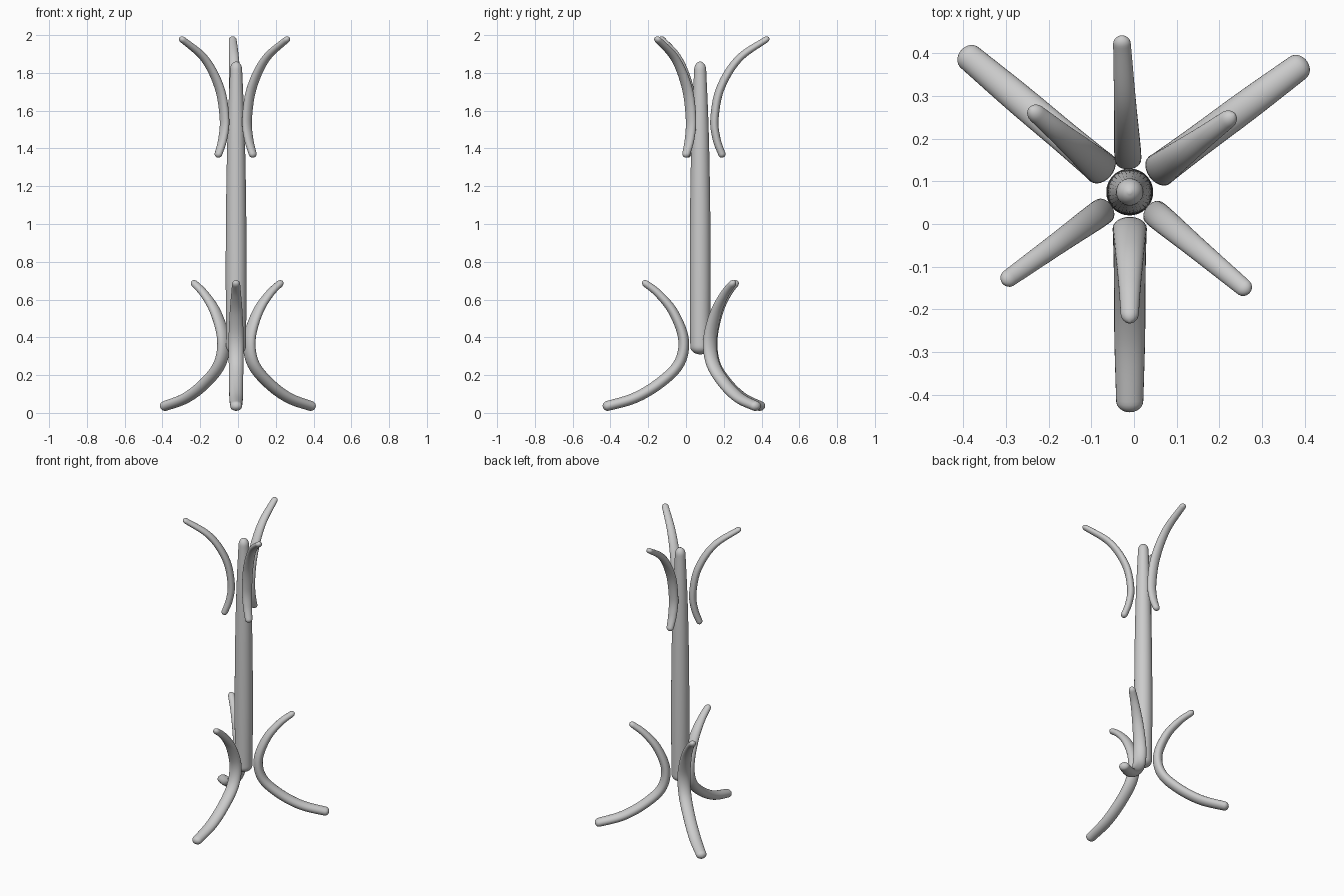
import bpy, bmesh, math
from mathutils import Vector

if "Cube" in bpy.data.objects:
    bpy.data.objects.remove(bpy.data.objects["Cube"])

mat = bpy.data.materials.new("light_grey")
mat.diffuse_color = (0.6, 0.6, 0.6, 1)
mat.use_nodes = True
mat.node_tree.nodes["Principled BSDF"].inputs["Base Color"].default_value = mat.diffuse_color
CENTRE = Vector((-0.01, 0.075, 0))


def catmull(pts, u):
    """Smooth interpolation through tuples, u in 0..1."""
    n = len(pts) - 1
    i = min(int(u * n), n - 1)
    t = u * n - i
    p1, p2 = Vector(pts[i]), Vector(pts[i + 1])
    p0 = Vector(pts[i - 1]) if i > 0 else 2 * p1 - p2
    p3 = Vector(pts[i + 2]) if i + 2 <= n else 2 * p2 - p1
    return 0.5 * (2 * p1 + (p2 - p0) * t + (2 * p0 - 5 * p1 + 4 * p2 - p3) * t * t
                  + (3 * p1 - p0 - 3 * p2 + p3) * t ** 3)


def tube(name, path, angle, cap, sides=24, rings=70):
    """Sweep an oval along (radius, z, half width, half thickness) points,
    in the vertical plane at the given angle, with rounded ends."""
    a = math.radians(angle)
    out = Vector((math.cos(a), math.sin(a), 0))
    side = Vector((-math.sin(a), math.cos(a), 0))
    up = Vector((0, 0, 1))
    us = [(1 - math.cos(math.pi * k / rings)) / 2 for k in range(rings + 1)]
    s = [catmull(path, u) for u in us]
    dist = [0.0]
    for k in range(rings):
        dist.append(dist[-1] + math.hypot(s[k + 1][0] - s[k][0], s[k + 1][1] - s[k][1]))
    bm = bmesh.new()
    loops = []
    for k in range(rings + 1):
        lo, hi = s[max(k - 1, 0)], s[min(k + 1, rings)]
        tan = (out * (hi[0] - lo[0]) + up * (hi[1] - lo[1])).normalized()
        nrm = side.cross(tan)
        d = min(dist[k], dist[-1] - dist[k])
        f = 1.0 if d >= cap else math.sqrt(max(1 - (1 - d / cap) ** 2, 0.02))
        c = CENTRE + out * s[k][0] + up * s[k][1]
        loops.append([bm.verts.new(c + side * (math.cos(q) * s[k][2] * f)
                                   + nrm * (math.sin(q) * s[k][3] * f))
                      for q in (2 * math.pi * j / sides for j in range(sides))])
    for A, B in zip(loops, loops[1:]):
        for j in range(sides):
            n = (j + 1) % sides
            bm.faces.new((A[j], A[n], B[n], B[j]))
    bm.faces.new(loops[0][::-1])
    bm.faces.new(loops[-1])
    bmesh.ops.recalc_face_normals(bm, faces=bm.faces)
    for face in bm.faces:
        face.smooth = True
    me = bpy.data.meshes.new(name)
    bm.to_mesh(me)
    bm.free()
    me.materials.append(mat)
    ob = bpy.data.objects.new(name, me)
    bpy.context.collection.objects.link(ob)
    return ob


# Central pole, slightly tapered to the top
tube("pole", [(0, 0.31, .052, .052), (0, 0.7, .055, .055), (0, 1.1, .053, .053),
              (0, 1.5, .045, .045), (0, 1.86, .030, .030)], 0, 0.04, 32)

# Curved legs, with their upper ends forming lower hooks
leg = [(.305, .697, .020, .018), (.22, .63, .026, .021), (.14, .53, .034, .025),
       (.088, .39, .040, .028), (.110, .265, .039, .029), (.205, .165, .037, .029),
       (.345, .080, .036, .028), (.515, .030, .031, .026)]
for name, ang in (("front_leg", -90), ("right_leg", 36.5), ("left_leg", 140)):
    tube(name, leg, ang, 0.025)

# Curved coat hooks at the top
hook = [(.122, 1.352, .021, .019), (.087, 1.45, .028, .021), (.076, 1.56, .031, .022),
        (.108, 1.72, .031, .022), (.205, 1.875, .026, .020), (.365, 1.987, .020, .016)]
for name, ang in (("back_hook", 93), ("left_hook", 215.5), ("right_hook", -40)):
    tube(name, hook, ang, 0.02)
